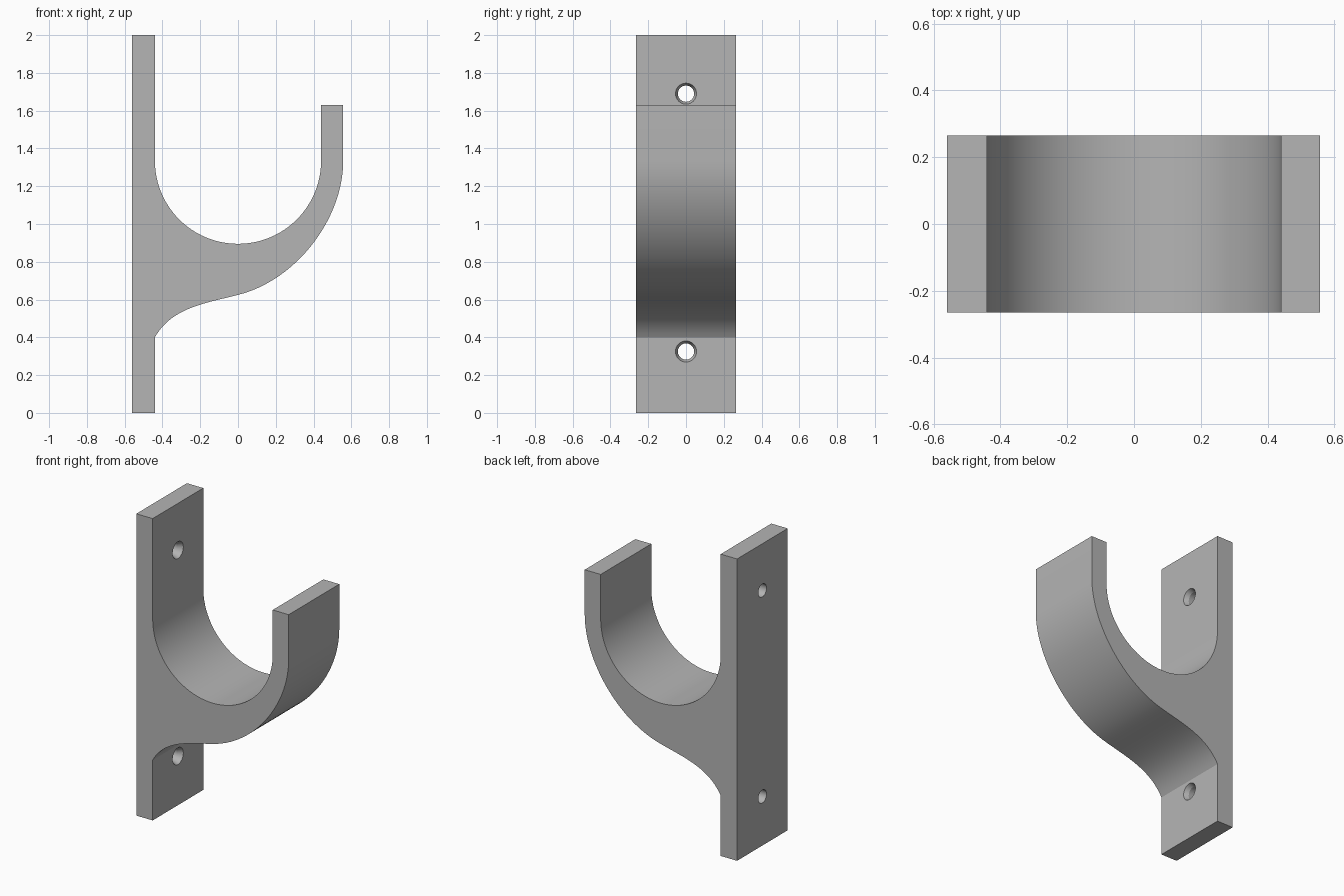
import bpy, bmesh, math
from mathutils import Vector
from mathutils.geometry import interpolate_bezier

if "Cube" in bpy.data.objects:
    bpy.data.objects.remove(bpy.data.objects["Cube"])

HALF_W = 0.265           # half depth of the bracket
BACK, PLATE = -0.56, -0.44   # mounting face and inner face of the plate
TIP = 0.557              # outer face of the hook lip
BEND_Z = 1.335           # height where the straight walls meet the cradle

grey = bpy.data.materials.new("plain grey")
grey.use_nodes = True
grey.diffuse_color = (0.46, 0.46, 0.46, 1)
grey.node_tree.nodes["Principled BSDF"].inputs["Base Color"].default_value = grey.diffuse_color


def make_object(name, bm):
    bmesh.ops.recalc_face_normals(bm, faces=bm.faces)
    mesh = bpy.data.meshes.new(name)
    bm.to_mesh(mesh)
    bm.free()
    mesh.materials.append(grey)
    obj = bpy.data.objects.new(name, mesh)
    bpy.context.collection.objects.link(obj)
    return obj


def bezier(*points, steps=28):
    return [(p.x, p.y) for p in interpolate_bezier(*[Vector(p) for p in points], steps)]


# Side profile: plate, round cradle, lip and curved brace underneath
radius = -PLATE
profile = [(BACK, 0), (BACK, 2), (PLATE, 2)]
for i in range(49):
    a = math.pi * (1 + i / 48)
    profile.append((radius * math.cos(a), BEND_Z + radius * math.sin(a)))
profile += [(radius, 1.63), (TIP, 1.63)]
profile += bezier((TIP, BEND_Z), (TIP, 1.02), (0.3, 0.698), (0, 0.625))
profile += bezier((0, 0.625), (-0.17, 0.58), (-0.35, 0.56), (PLATE, 0.4))[1:]
profile.append((PLATE, 0))

bm = bmesh.new()
face = bm.faces.new([bm.verts.new((x, -HALF_W, z)) for x, z in profile])
extruded = bmesh.ops.extrude_face_region(bm, geom=[face])["geom"]
bmesh.ops.translate(bm, vec=(0, 2 * HALF_W, 0),
                    verts=[g for g in extruded if isinstance(g, bmesh.types.BMVert)])
hook = make_object("hook_bracket", bm)


# Countersunk screw holes through the plate
def screw_cutter(name, z, sides=32):
    bm = bmesh.new()
    rings = []
    for x, r in ((-0.6, 0.043), (-0.47, 0.043), (-0.43, 0.06)):
        angles = [math.tau * i / sides for i in range(sides)]
        rings.append([bm.verts.new((x, r * math.cos(a), z + r * math.sin(a))) for a in angles])
    for lower, upper in zip(rings, rings[1:]):
        for i in range(sides):
            j = (i + 1) % sides
            bm.faces.new((lower[i], lower[j], upper[j], upper[i]))
    bm.faces.new(rings[0])
    bm.faces.new(rings[-1])
    cutter = make_object(name, bm)
    cutter.hide_render = True
    return cutter


bpy.context.view_layer.objects.active = hook
for name, z in (("upper_hole_cutter", 1.69), ("lower_hole_cutter", 0.325)):
    cutter = screw_cutter(name, z)
    mod = hook.modifiers.new(name, "BOOLEAN")
    mod.operation, mod.solver, mod.object = "DIFFERENCE", "EXACT", cutter
    bpy.ops.object.modifier_apply(modifier=mod.name)
    bpy.data.objects.remove(cutter)

# Smooth curves with crisp corners
bpy.ops.object.select_all(action="DESELECT")
hook.select_set(True)
bpy.ops.object.shade_smooth_by_angle(angle=math.radians(20))
